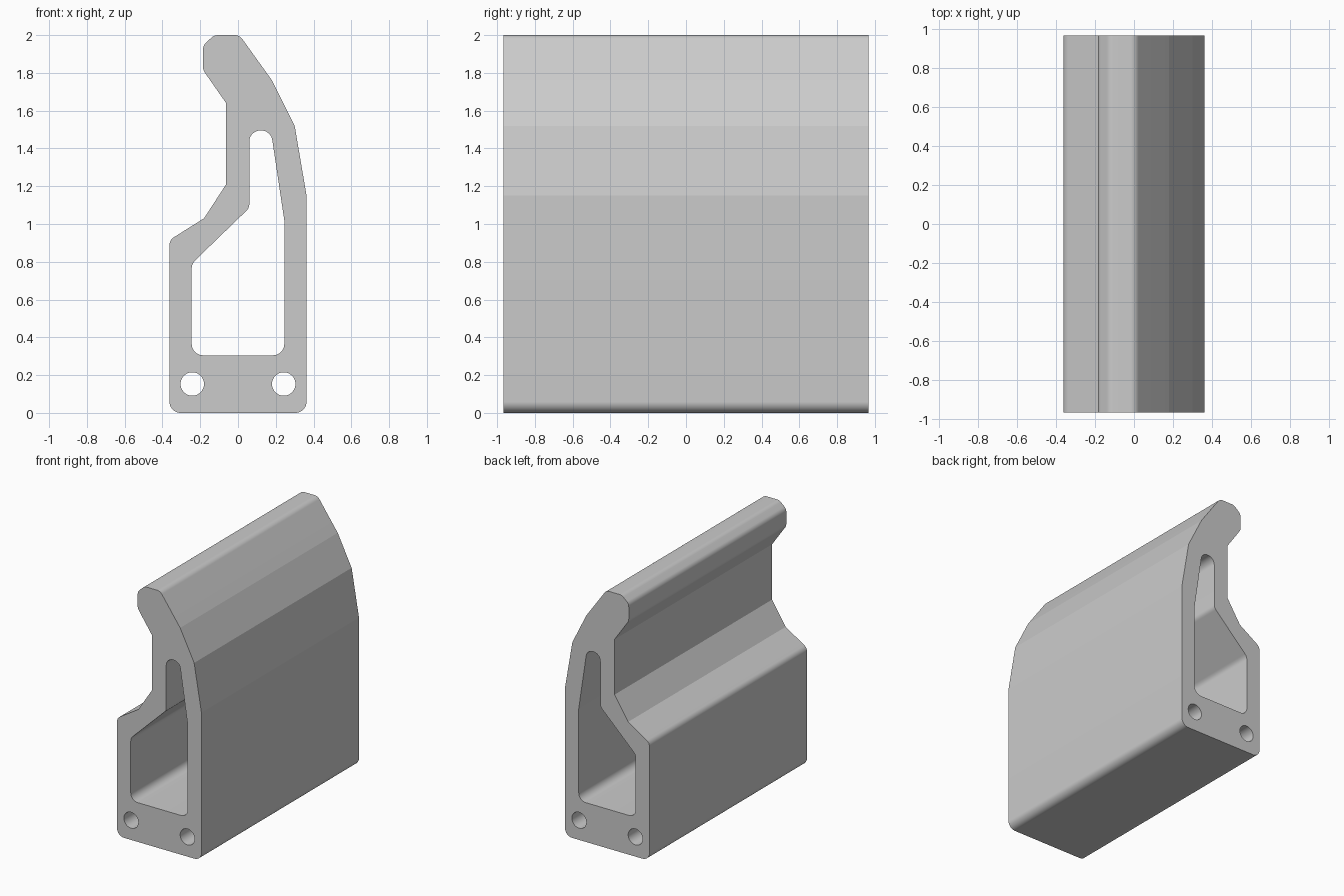
import bpy
import math
from mathutils import Vector

if "Cube" in bpy.data.objects:
    bpy.data.objects.remove(bpy.data.objects["Cube"])

HALF_LENGTH = 0.967
STEPS = 12


def rounded(corners):
    """Turn (x, z, radius) corners into an outline with round fillets."""
    pts = []
    for i, (x, z, r) in enumerate(corners):
        p = Vector((x, z))
        if r == 0:
            pts.append(p)
            continue
        a = (Vector(corners[i - 1][:2]) - p).normalized()
        b = (Vector(corners[(i + 1) % len(corners)][:2]) - p).normalized()
        half = a.angle(b) / 2
        centre = p + (a + b).normalized() * (r / math.sin(half))
        start = p + a * (r / math.tan(half)) - centre
        end = p + b * (r / math.tan(half)) - centre
        sweep = math.pi - 2 * half
        for k in range(STEPS + 1):
            t = k / STEPS
            pts.append(centre + (start * math.sin((1 - t) * sweep)
                                 + end * math.sin(t * sweep)) / math.sin(sweep))
    return pts


def circle(x, z, r, n=48):
    return [Vector((x + r * math.cos(k * math.tau / n),
                    z + r * math.sin(k * math.tau / n))) for k in range(n)]


# Outer silhouette with the hooked top
outer = rounded([
    (-0.363, 0, 0.06), (0.363, 0, 0.06), (0.363, 1.15, 0), (0.30, 1.52, 0),
    (0.18, 1.76, 0), (0.008, 2.0, 0.05), (-0.125, 2.0, 0.05),
    (-0.185, 1.947, 0.05), (-0.185, 1.815, 0.05), (-0.063, 1.64, 0),
    (-0.063, 1.21, 0), (-0.18, 1.03, 0), (-0.363, 0.915, 0.05)])

# Large hollow running the full length
hollow = rounded([
    (-0.245, 0.305, 0.06), (0.245, 0.305, 0.06), (0.245, 1.02, 0),
    (0.174, 1.495, 0.059), (0.06, 1.495, 0.059), (0.06, 1.085, 0.05),
    (-0.245, 0.79, 0.06)])

# Two bolt holes through the foot
bolt_holes = [circle(s * 0.242, 0.153, 0.062) for s in (-1, 1)]

# Filled profile extruded along y
curve = bpy.data.curves.new("hooked_rail", 'CURVE')
curve.dimensions = '2D'
curve.fill_mode = 'BOTH'
curve.extrude = HALF_LENGTH
for outline in [outer, hollow] + bolt_holes:
    spline = curve.splines.new('POLY')
    spline.points.add(len(outline) - 1)
    for point, co in zip(spline.points, outline):
        point.co = (co.x, co.y, 0, 1)
    spline.use_cyclic_u = True

rail = bpy.data.objects.new("hooked_rail", curve)
bpy.context.collection.objects.link(rail)
rail.rotation_euler.x = math.pi / 2
bpy.context.view_layer.objects.active = rail
rail.select_set(True)
bpy.ops.object.convert(target='MESH')
bpy.ops.object.transform_apply(location=False, rotation=True, scale=False)

# Weld the caps to the walls, then smooth only the fillets
bpy.ops.object.mode_set(mode='EDIT')
bpy.ops.mesh.select_all(action='SELECT')
bpy.ops.mesh.remove_doubles(threshold=0.0001)
bpy.ops.mesh.normals_make_consistent(inside=False)
bpy.ops.object.mode_set(mode='OBJECT')
bpy.ops.object.shade_smooth_by_angle(angle=math.radians(8))
